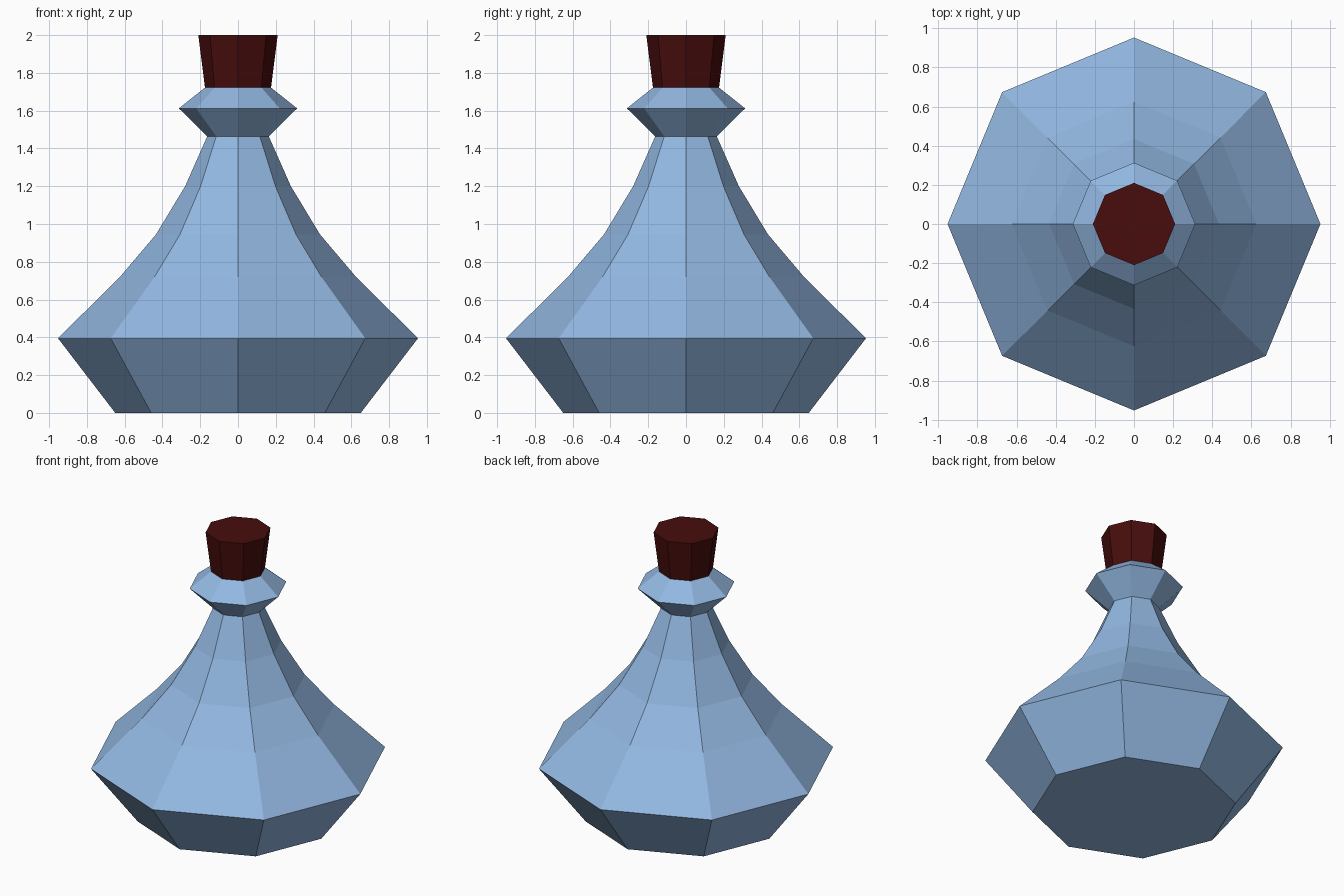
import bpy
import bmesh
from math import cos, sin, pi

if "Cube" in bpy.data.objects:
    bpy.data.objects.remove(bpy.data.objects["Cube"], do_unlink=True)

SIDES = 8


def make_material(name, rgb):
    mat = bpy.data.materials.new(name)
    mat.use_nodes = True
    mat.diffuse_color = (*rgb, 1)
    mat.node_tree.nodes["Principled BSDF"].inputs["Base Color"].default_value = (*rgb, 1)
    return mat


def lathe(name, profile, material):
    """Flat-faced solid of revolution from (radius, height) points, capped at both ends."""
    bm = bmesh.new()
    rings = []
    for radius, z in profile:
        angles = [2 * pi * i / SIDES for i in range(SIDES)]
        rings.append([bm.verts.new((radius * cos(a), radius * sin(a), z)) for a in angles])
    for low, high in zip(rings, rings[1:]):
        for i in range(SIDES):
            j = (i + 1) % SIDES
            bm.faces.new((low[i], low[j], high[j], high[i]))
    bm.faces.new(rings[0][::-1])
    bm.faces.new(rings[-1])
    mesh = bpy.data.meshes.new(name)
    bm.to_mesh(mesh)
    bm.free()
    mesh.materials.append(material)
    obj = bpy.data.objects.new(name, mesh)
    bpy.context.collection.objects.link(obj)
    return obj


glass = make_material("pale blue glass", (0.29, 0.48, 0.76))
cork = make_material("dark red cork", (0.065, 0.004, 0.004))

# Flask: flared base, concave shoulder, narrow neck and collar
lathe("bottle", [(0.65, 0), (0.953, 0.395), (0.625, 0.72), (0.434, 0.945),
                 (0.28, 1.2), (0.163, 1.464), (0.313, 1.612), (0.175, 1.722)], glass)

# Tapered stopper resting in the neck
lathe("stopper", [(0.175, 1.722), (0.21, 2.0)], cork)
